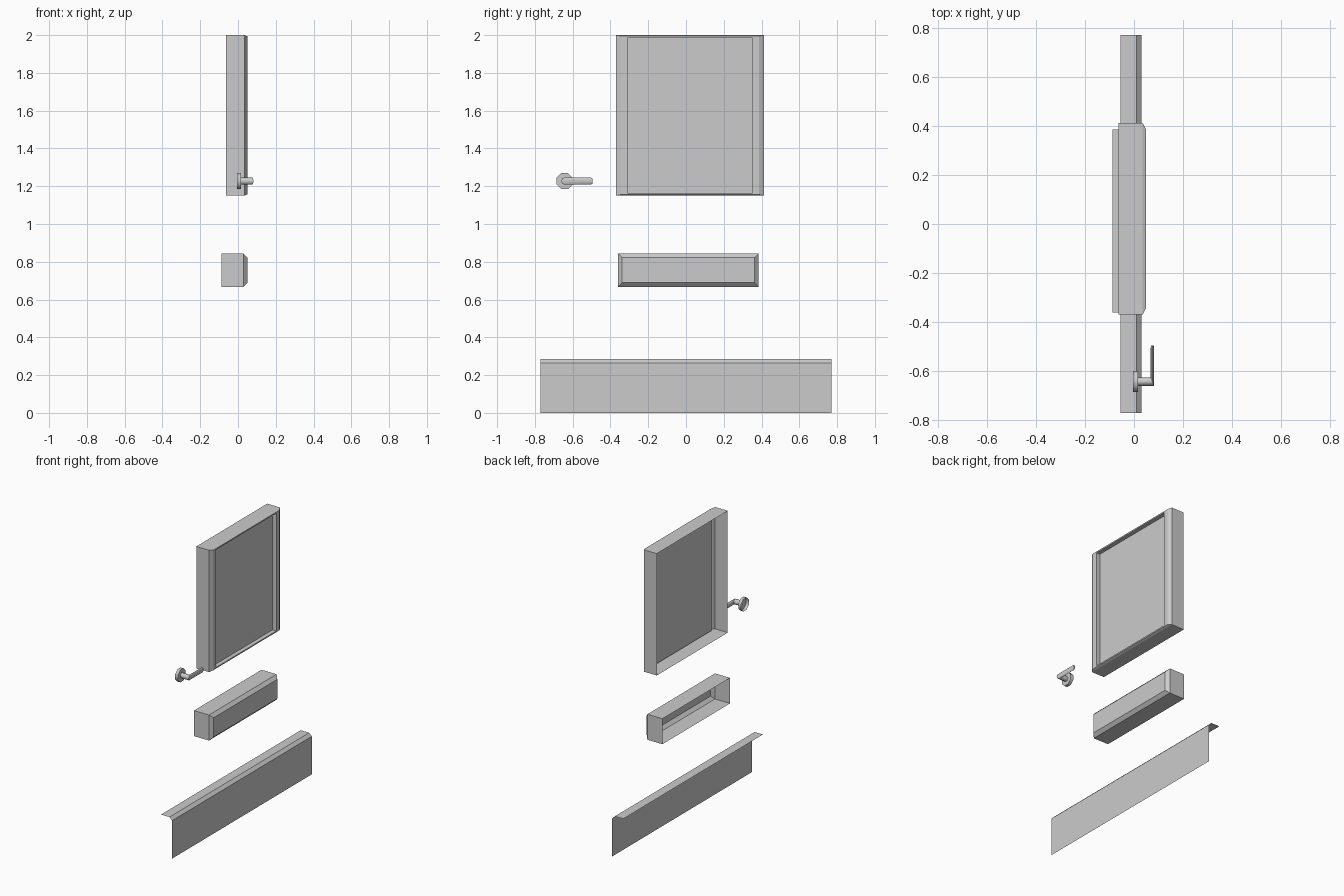
import bpy
import bmesh
from math import cos, sin, tau, radians

cube = bpy.data.objects.get("Cube")
if cube:
    bpy.data.objects.remove(cube)

grey = bpy.data.materials.new("plain grey")
grey.use_nodes = True
grey.diffuse_color = (0.6, 0.6, 0.6, 1)
grey.node_tree.nodes["Principled BSDF"].inputs["Base Color"].default_value = (0.6, 0.6, 0.6, 1)


def loft(name, rings, closed=True, cap=True, smooth=False):
    """Skin a row of point rings, with an optional cap on the last one."""
    bm = bmesh.new()
    rows = [[bm.verts.new(p) for p in ring] for ring in rings]
    n = len(rows[0])
    for a, b in zip(rows, rows[1:]):
        for j in range(n if closed else n - 1):
            k = (j + 1) % n
            bm.faces.new((a[j], a[k], b[k], b[j]))
    if cap:
        bm.faces.new(rows[-1])
    mesh = bpy.data.meshes.new(name)
    bm.to_mesh(mesh)
    bm.free()
    mesh.materials.append(grey)
    obj = bpy.data.objects.new(name, mesh)
    bpy.context.collection.objects.link(obj)
    if smooth:
        bpy.ops.object.select_all(action="DESELECT")
        bpy.context.view_layer.objects.active = obj
        obj.select_set(True)
        bpy.ops.object.shade_smooth_by_angle(angle=radians(50))
    return obj


def tray(name, y0, y1, z0, z1, steps):
    """Open-backed panel; each step is (x, side inset, top and bottom inset)."""
    loft(name, [[(x, y0 + a, z0 + b), (x, y1 - a, z0 + b),
                 (x, y1 - a, z1 - b), (x, y0 + a, z1 - b)] for x, a, b in steps])


def oval(centre, inner, height, sides=8, turn=0.0):
    """Ring around centre; inner is the (x, y) half-width vector."""
    x, y, z = centre
    angles = [tau * (i + turn) / sides for i in range(sides)]
    return [(x + inner[0] * cos(t), y + inner[1] * cos(t), z + height * sin(t))
            for t in angles]


# Upper framed panel with a recessed centre
tray("upper_panel", -0.37, 0.412, 1.15, 2.0,
     [(-0.063, 0, 0), (0.035, 0, 0), (0.049, 0.026, 0.006),
      (0.049, 0.06, 0.015), (0.02, 0.06, 0.015)])

# Middle drawer box with a bevelled front
tray("middle_box", -0.36, 0.385, 0.667, 0.845,
     [(-0.088, 0, 0), (0.028, 0, 0), (0.049, 0.022, 0.022)])

# Lower skirt: one folded sheet with a top flange
fold = [(0.03, 0), (0.03, 0.265), (0.01, 0.285), (-0.055, 0.285)]
loft("lower_skirt", [[(x, -0.77, z), (x, 0.77, z)] for x, z in fold],
     closed=False, cap=False)

# Handle: octagonal rose, then a stem mitred into a flat lever
HY, HZ = -0.643, 1.227
loft("handle_rose", [oval((x, HY, HZ), (0, 0.046), 0.046, turn=0.5)
                     for x in (-0.005, 0.017)], smooth=True)
loft("handle_lever", [oval((0.017, HY, HZ), (0, 0.0175), 0.019),
                      oval((0.075, HY, HZ), (-0.007, 0.0175), 0.019),
                      oval((0.075, -0.505, HZ), (-0.007, 0), 0.019),
                      oval((0.075, -0.495, HZ), (-0.005, 0), 0.014)], smooth=True)
